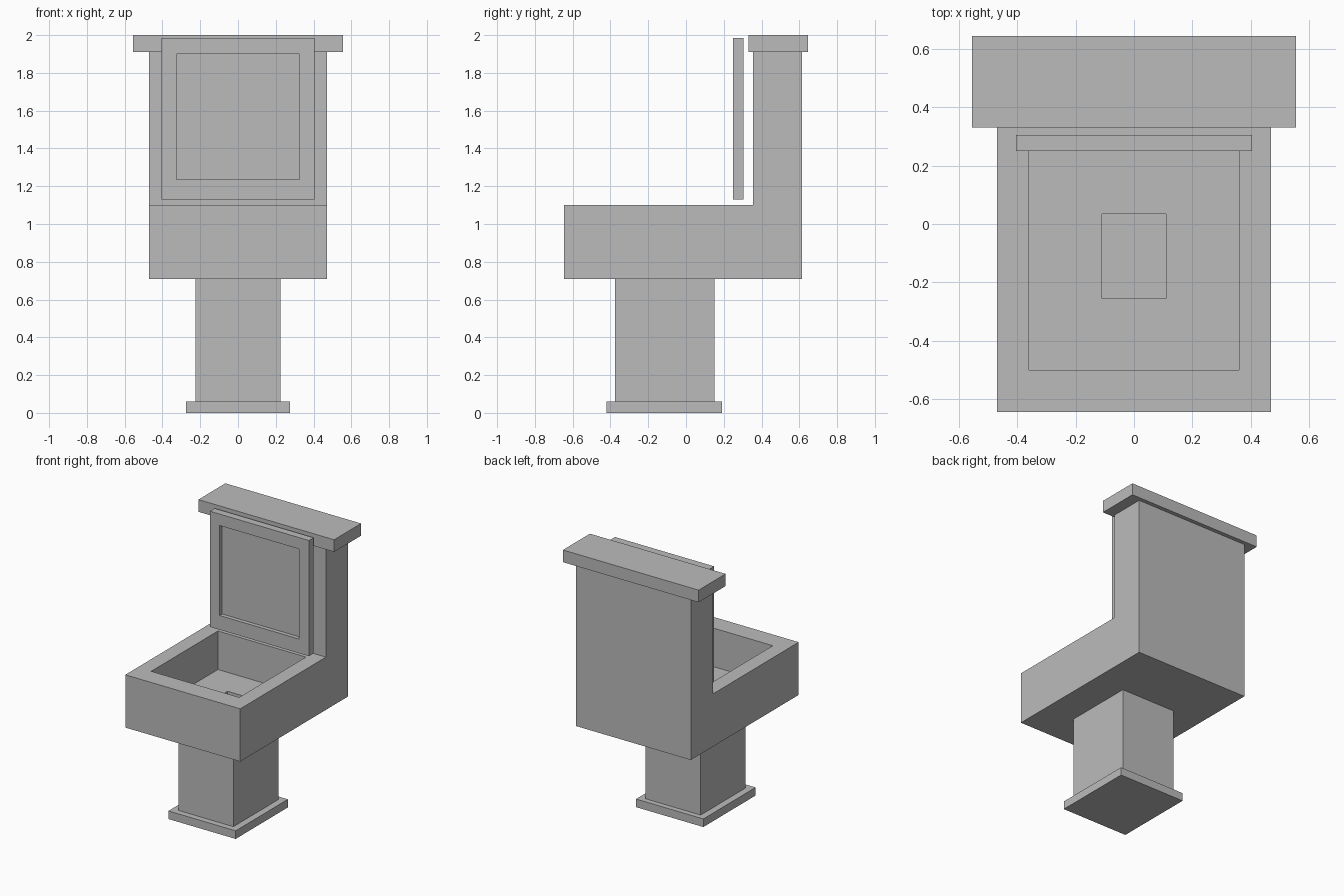
import bpy
import bmesh

default = bpy.data.objects.get("Cube")
if default:
    bpy.data.objects.remove(default, do_unlink=True)

# Single ceramic colour
GREY = (0.5, 0.5, 0.5, 1.0)
ceramic = bpy.data.materials.new("plain_grey")
ceramic.use_nodes = True
ceramic.diffuse_color = GREY
ceramic.node_tree.nodes["Principled BSDF"].inputs["Base Color"].default_value = GREY


def prism(profile, half_width):
    """Extrude a closed (y, z) profile across the x axis."""
    bm = bmesh.new()
    side = bm.faces.new([bm.verts.new((-half_width, y, z)) for y, z in profile])
    grown = bmesh.ops.extrude_face_region(bm, geom=[side])["geom"]
    for v in grown:
        if isinstance(v, bmesh.types.BMVert):
            v.co.x = half_width
    bmesh.ops.recalc_face_normals(bm, faces=bm.faces)
    return bm


def block(half_width, y0, y1, z0, z1):
    return prism([(y0, z0), (y1, z0), (y1, z1), (y0, z1)], half_width)


def inset_to(bm, face, low, high):
    """Inset a rectangular face so its inner copy spans the box low..high."""
    bmesh.ops.inset_individual(bm, faces=[face], thickness=0.01)
    middle = face.calc_center_median()
    for v in face.verts:
        v.co = [low[i] if v.co[i] < middle[i] else high[i] for i in range(3)]


def finish(name, bm):
    mesh = bpy.data.meshes.new(name)
    bm.normal_update()
    bm.to_mesh(mesh)
    bm.free()
    mesh.materials.append(ceramic)
    bpy.context.collection.objects.link(bpy.data.objects.new(name, mesh))


# Pedestal and its foot
finish("base_plate", block(0.275, -0.42, 0.19, 0, 0.06))
finish("pedestal", block(0.225, -0.375, 0.15, 0.06, 0.71))

# Bowl and tank in one L-shaped body
RIM, FLOOR, DRAIN = 1.10, 0.815, 0.74
body = prism([(-0.645, 0.71), (0.615, 0.71), (0.615, 1.91),
              (0.355, 1.91), (0.355, RIM), (-0.645, RIM)], 0.47)
seat = next(f for f in body.faces
            if f.normal.z > 0.9 and abs(f.calc_center_median().z - RIM) < 0.01)
# Basin opening and floor, then drain opening and bottom
for z in (RIM, FLOOR):
    inset_to(body, seat, (-0.36, -0.50, z), (0.36, 0.28, z))
for z in (FLOOR, DRAIN):
    inset_to(body, seat, (-0.11, -0.255, z), (0.11, 0.035, z))
finish("bowl_and_tank", body)

# Tank cover
finish("tank_cover", block(0.555, 0.33, 0.645, 1.91, 2.0))

# Raised lid with a recessed front panel
lid = block(0.405, 0.25, 0.305, 1.13, 1.985)
panel = next(f for f in lid.faces if f.normal.y < -0.9)
for y in (0.25, 0.28):
    inset_to(lid, panel, (-0.325, y, 1.235), (0.325, y, 1.90))
finish("raised_lid", lid)
